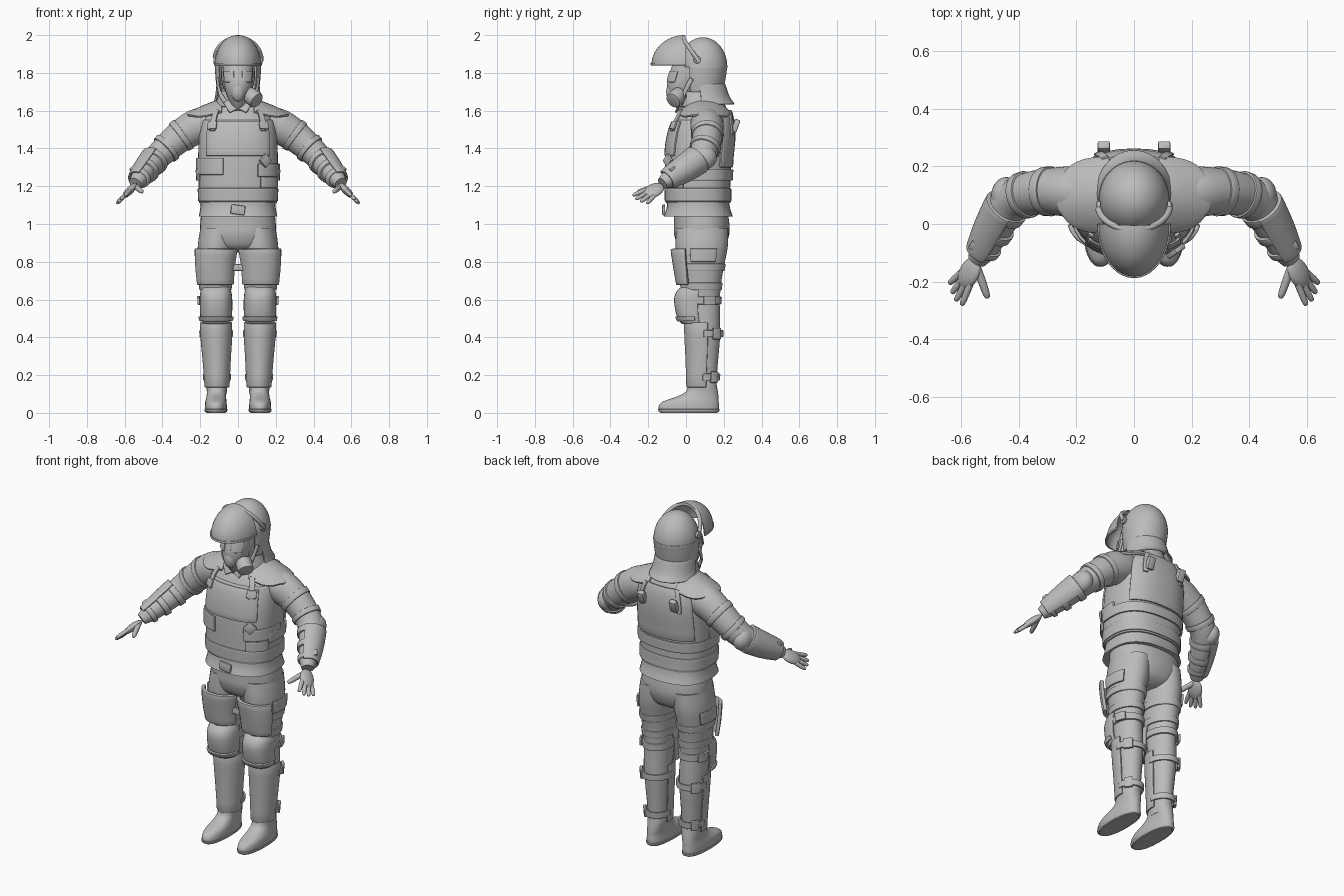
import bpy, bmesh, math
from mathutils import Vector, Matrix

cube = bpy.data.objects.get("Cube")
if cube:
    bpy.data.objects.remove(cube, do_unlink=True)

grey = bpy.data.materials.new("matte grey")
grey.use_nodes = True
grey.diffuse_color = (0.5, 0.5, 0.5, 1)
grey.node_tree.nodes["Principled BSDF"].inputs["Base Color"].default_value = (0.5, 0.5, 0.5, 1)


# ---------- helpers ----------
def finish(name, bm, mirror=False, thick=0, bevel=0):
    me = bpy.data.meshes.new(name)
    bm.to_mesh(me)
    bm.free()
    me.materials.append(grey)
    ob = bpy.data.objects.new(name, me)
    bpy.context.collection.objects.link(ob)
    if thick:
        m = ob.modifiers.new("thickness", 'SOLIDIFY')
        m.thickness, m.offset = thick, 1
    if bevel:
        m = ob.modifiers.new("soft edge", 'BEVEL')
        m.width, m.segments, m.limit_method = bevel, 2, 'ANGLE'
        m.angle_limit = math.radians(50)
    if mirror:
        ob.modifiers.new("mirror", 'MIRROR').use_mirror_merge = False
    bpy.ops.object.select_all(action='DESELECT')
    ob.select_set(True)
    bpy.context.view_layer.objects.active = ob
    bpy.ops.object.convert(target='MESH')
    bpy.ops.object.shade_smooth_by_angle(angle=math.radians(40))
    return ob


def spline(keys, steps=4):
    """Smooth curve through tuples of any length."""
    out, last = [], len(keys) - 1
    for i in range(last):
        a, b, c, d = (keys[max(0, min(last, i + k))] for k in (-1, 0, 1, 2))
        for s in range(steps):
            t = s / steps
            out.append(tuple(q + t / 2 * (r - p + t * (2*p - 5*q + 4*r - w + t * (3*(q - r) + w - p)))
                             for p, q, r, w in zip(a, b, c, d)))
    return out + [keys[-1]]


def skin(name, rows, closed, **opts):
    bm = bmesh.new()
    vs = [[bm.verts.new(p) for p in row] for row in rows]
    n = len(rows[0])
    for a, b in zip(vs, vs[1:]):
        for j in range(n if closed else n - 1):
            k = (j + 1) % n
            bm.faces.new((a[j], a[k], b[k], b[j]))
    if closed:
        bm.faces.new(vs[0][::-1])
        bm.faces.new(vs[-1])
    return finish(name, bm, **opts)


def angles(a0, a1):
    n = max(5, int((a1 - a0) / 9))
    closed = a1 - a0 >= 360
    return closed, [math.radians(a0 + (a1 - a0) * j / n) for j in range(n if closed else n + 1)]


def loft(name, rings, a0=0, a1=360, power=2.0, grow=0, steps=4, **opts):
    """Rings are (z, cx, cy, rx, ry); angle 0 is the front, 90 the left side."""
    closed, ts = angles(a0, a1)
    f = lambda v: math.copysign(abs(v) ** (2 / power), v)
    rows = [[(cx + (rx + grow) * f(math.sin(t)), cy - (ry + grow) * f(math.cos(t)), z) for t in ts]
            for z, cx, cy, rx, ry in spline(rings, steps)]
    return skin(name, rows, closed, **opts)


def patch(name, rings, z0, z1, a0, a1, grow, thick=0.012, **opts):
    """Plate lying over part of a lofted body."""
    dense = spline(rings, 6)
    sub = []
    for i in range(7):
        z = z0 + (z1 - z0) * i / 6
        lo, hi = next((p for p in zip(dense, dense[1:]) if p[0][0] <= z <= p[1][0]), (dense[-2], dense[-1]))
        t = (z - lo[0]) / (hi[0] - lo[0])
        sub.append(tuple(p + t * (q - p) for p, q in zip(lo, hi)))
    loft(name, sub, a0, a1, grow=grow, steps=1,
         thick=0 if a1 - a0 >= 360 else thick, bevel=0.005, **opts)


def tube(name, path, a0=0, a1=360, grow=0, **opts):
    """Path points are (x, y, z, horizontal radius, vertical radius)."""
    closed, ts = angles(a0, a1)
    rows = []
    for i, p in enumerate(path):
        tan = (Vector(path[min(i + 1, len(path) - 1)][:3]) - Vector(path[max(i - 1, 0)][:3])).normalized()
        s = tan.cross((0, 0, 1)).normalized()
        u = s.cross(tan)
        rows.append([Vector(p[:3]) + s * (p[3] + grow) * math.cos(t) - u * (p[4] + grow) * math.sin(t) for t in ts])
    return skin(name, rows, closed, **opts)


def ball(name, loc, radii, rot=Matrix(), **opts):
    bm = bmesh.new()
    bmesh.ops.create_uvsphere(bm, u_segments=28, v_segments=16, radius=1)
    bm.transform(Matrix.Translation(loc) @ rot.to_4x4() @ Matrix.Diagonal((*radii, 1)))
    return finish(name, bm, **opts)


def solid(name, loc, size, rot=Matrix(), sides=4, bevel=0.006, **opts):
    """Bevelled box, or a cylinder when sides is more than four."""
    bm = bmesh.new()
    if sides == 4:
        bmesh.ops.create_cube(bm, size=1)
    else:
        bmesh.ops.create_cone(bm, cap_ends=True, segments=sides, radius1=0.5, radius2=0.5, depth=1)
    bm.transform(Matrix.Translation(loc) @ rot.to_4x4() @ Matrix.Diagonal((*size, 1)))
    return finish(name, bm, bevel=bevel, **opts)


def turn(deg, axis):
    return Matrix.Rotation(math.radians(deg), 4, axis)


# ---------- torso, vest and belt ----------
torso = [(1.04, 0, .065, .208, .183), (1.10, 0, .065, .198, .165), (1.2, 0, .063, .2, .163), (1.35, 0, .067, .203, .165),
         (1.45, 0, .077, .2, .165), (1.53, 0, .087, .192, .152), (1.59, 0, .097, .165, .13),
         (1.64, 0, .1, .11, .1), (1.72, 0, .085, .08, .08)]
loft("jacket", torso, power=2.5)
patch("vest", torso, 1.11, 1.55, 0, 360, 0.008, power=2.5)
patch("vest_back_panel", torso, 1.30, 1.60, 125, 235, 0.008, power=2.5)
patch("vest_front_panel", torso, 1.36, 1.54, -48, 48, 0.006, power=2.5)
patch("waist_belt", torso, 1.12, 1.19, 0, 360, 0.014, power=2.5)
patch("back_strap", torso, 1.23, 1.29, 70, 290, 0.01, power=2.5)
patch("right_side_strap", torso, 1.26, 1.35, -95, -16, 0.008, power=2.5)
patch("left_side_strap", torso, 1.25, 1.32, 24, 95, 0.008, power=2.5)
patch("left_pouch", torso, 1.19, 1.25, 28, 70, 0.012, power=2.5)
solid("strap_clip", (.145, -.095, 1.335), (.055, .02, .055), turn(35, 'Z') @ turn(45, 'Y'))
solid("hem_tag", (.0, -.118, 1.075), (.075, .016, .05), turn(8, 'Y'))
patch("front_shoulder_strap", torso, 1.49, 1.60, 29, 40, 0.014, power=2.5, mirror=True)
patch("front_buckle", torso, 1.50, 1.54, 26, 43, 0.02, power=2.5, mirror=True)
patch("back_shoulder_strap", torso, 1.47, 1.60, 146, 155, 0.016, power=2.5, mirror=True)
solid("back_buckle", (.105, .263, 1.52), (.042, .03, .07), turn(-20, 'X'), mirror=True)

# Shoulder pads: domed plates that narrow outward
pad = []
for i in range(11):
    u = i / 10
    half = 0.135 * math.sqrt(max(0.12, 1 - u ** 3))
    pad.append([(.085 + .185 * u, .1 + half * v / 5, 1.662 - .075 * u ** 1.3 - .06 * (half * v / 5 / .13) ** 2)
                for v in range(-5, 6)])
skin("shoulder_pad", pad, False, thick=0.014, bevel=0.005, mirror=True)
collar = [(1.62, 0, .085, .115, .115), (1.66, 0, .08, .1, .11), (1.7, 0, .08, .088, .095)]
loft("collar", collar, 18, 342, thick=0.01, bevel=0.004)
solid("collar_flap", (.04, -.038, 1.625), (.05, .012, .07), turn(-25, 'X') @ turn(30, 'Y'), mirror=True)

# ---------- head, helmet and mask ----------
ball("head", (0, .055, 1.79), (.09, .12, .14))
mask = [(1.60, 0, -.01, .02, .03), (1.64, 0, -.015, .042, .055), (1.69, 0, -.02, .062, .074), (1.74, 0, -.02, .075, .08),
        (1.79, 0, -.005, .08, .085), (1.85, 0, .01, .08, .08)]
loft("gas_mask", mask)
ball("mask_snout", (0, -.075, 1.70), (.036, .03, .052))
patch("goggle_lens", mask, 1.75, 1.81, 14, 62, 0.0, thick=0.008, mirror=True)
axis = Vector((.65, -.55, -.5)).to_track_quat('Z', 'Y').to_matrix()
solid("filter_canister", (.078, -.05, 1.67), (.088, .088, .07), axis, sides=28, bevel=0.008)
solid("filter_neck", (.045, -.04, 1.695), (.05, .05, .08), axis, sides=20)
dome = [(1.83 + .158 * math.sin(a), 0, .09, .12 * math.cos(a) + .001, .128 * math.cos(a) + .001)
        for a in (math.radians(d) for d in range(0, 91, 10))]
loft("helmet_dome", dome)
shell = [(1.70, 0, .085, .102, .105), (1.76, 0, .087, .112, .115), (1.84, 0, .09, .117, .125)]
loft("helmet_sides", shell, 55, 305, thick=0.006, bevel=0.003)
guard = [(1.63, 0, .105, .125, .145), (1.67, 0, .1, .112, .122), (1.74, 0, .09, .104, .108)]
loft("neck_guard", guard, 80, 280, thick=0.01, bevel=0.004)
visor = [(1.84 + .155 * math.sin(a), 0, -.005, .117 * math.cos(a) + .001, .172 * math.cos(a) + .001)
         for a in (math.radians(d) for d in range(0, 91, 9))]
loft("visor", visor, -92, 92, thick=0.005)
patch("visor_rim", visor, 1.84, 1.853, -92, 92, 0.004, thick=0.006)
hoop = [(.125 * math.cos(a), .065 - .085 * math.sin(a), 1.865 + .122 * math.sin(a), .011, .011)
        for a in (math.radians(10 * i + .5) for i in range(18))]
tube("visor_hoop", hoop)
solid("visor_hinge", (.123, .06, 1.87), (.04, .04, .014), turn(90, 'Y'), sides=20, bevel=0.003, mirror=True)
tube("chin_strap", spline([(.108, .03, 1.77, .007, .012), (.095, -.01, 1.69, .007, .012),
                           (.055, -.02, 1.63, .007, .012)]), mirror=True)

# ---------- arms and hands ----------
arm = spline([(.15, .11, 1.535, .085, .085), (.22, .112, 1.515, .088, .093), (.3, .113, 1.468, .08, .085),
              (.38, .1, 1.4, .074, .075), (.43, .07, 1.35, .069, .068), (.48, -.01, 1.29, .06, .06),
              (.52, -.085, 1.243, .048, .047), (.545, -.125, 1.215, .034, .032)], 6)
tube("sleeve", arm, mirror=True)
for name, i, j, grow in (("shoulder_cuff", 11, 13, .006), ("upper_elbow_strap", 17, 19, .008),
                         ("lower_elbow_strap", 25, 27, .009), ("forearm_strap", 30, 32, .011), ("wrist_strap", 35, 37, .01)):
    tube(name, arm[i:j + 1], grow=grow, bevel=0.004, mirror=True)
tube("forearm_guard", arm[25:39], 115, 295, grow=.005, thick=0.01, bevel=0.004, mirror=True)
ball("elbow_pad", (.443, .095, 1.352), (.053, .068, .064), mirror=True)
for k in (31, 36):
    p = Vector(arm[k][:3])
    solid("forearm_buckle", p + Vector((.035, .01, .048)), (.035, .03, .02), turn(-58, 'Z') @ turn(30, 'Y'), mirror=True)

along = Vector((.476, -.74, -.476)).normalized()
across = Vector((.518, .666, -.518)).normalized()
frame = Matrix((along, across, along.cross(across))).transposed()
palm = Vector((.572, -.17, 1.178))
ball("palm", palm, (.062, .043, .02), frame, mirror=True)


def finger(name, a, b, r):
    mid = a.lerp(b, .55)
    keys = [(*a, r, r), (*mid, r, r), (*a.lerp(b, .93), r * .75, r * .75), (*b, r * .15, r * .15)]
    tube(name, spline(keys, 3), mirror=True)


for i, length in enumerate((.098, .108, .1, .08)):
    side = across * (i - 1.5)
    start = palm + along * .025 + side * .02
    finger("finger", start, start + along * length * .85 + side * .012, .0115)
finger("thumb", Vector((.545, -.15, 1.2)), Vector((.507, -.258, 1.17)), .014)

# ---------- trousers and leg armour ----------
loft("trouser_seat", [(.85, 0, .085, .08, .07), (.88, 0, .083, .16, .12), (.94, 0, .083, .195, .145), (1.0, 0, .083, .2, .147),
                      (1.09, 0, .075, .19, .14)], power=2.3)
leg = [(.10, .112, .088, .052, .072), (.15, .111, .087, .054, .073), (.28, .113, .09, .062, .08), (.4, .115, .092, .071, .088),
       (.5, .117, .09, .073, .09), (.6, .118, .083, .074, .096), (.7, .12, .08, .083, .108), (.78, .121, .08, .09, .122),
       (.88, .114, .083, .099, .138), (.98, .104, .086, .095, .138)]
loft("trouser_leg", leg, mirror=True)
patch("thigh_pad", leg, .68, .87, -62, 62, .008, thick=0.02, power=2.6, mirror=True)
patch("thigh_strap", leg, .75, .79, 0, 360, .007, mirror=True)
patch("trouser_cuff", leg, .65, .69, 0, 360, .007, mirror=True)
patch("knee_strap", leg, .575, .615, 0, 360, .01, mirror=True)
knee = [(.475, .116, .07, .066, .085), (.51, .116, .06, .076, .1), (.59, .116, .055, .078, .11),
        (.635, .117, .06, .075, .105), (.665, .117, .07, .066, .085)]
loft("knee_pad", knee, -92, 92, power=2.5, thick=0.008, bevel=0.005, mirror=True)
patch("lower_knee_lip", knee, .49, .512, -85, 85, .006, power=2.5, mirror=True)
patch("shin_guard", leg, .135, .48, -105, 105, .003, thick=0.01, mirror=True)
patch("pocket_flap", leg, .80, .87, 65, 125, .004, mirror=True)
solid("thigh_link", (0, -.01, .77), (.10, .02, .035))
for z in (.19, .42):
    patch("calf_strap", leg, z - .018, z + .018, 90, 270, .006, mirror=True)
    patch("calf_buckle", leg, z - .03, z + .03, 118, 150, .008, thick=.016, mirror=True)
patch("knee_buckle", leg, .57, .62, 95, 130, .012, mirror=True)

# ---------- boots ----------
boot = [(0, .117, .015, .05, .15), (.012, .117, .015, .057, .158), (.035, .117, .015, .058, .16), (.06, .117, .025, .056, .148),
        (.085, .115, .06, .052, .112), (.11, .113, .083, .052, .086), (.14, .112, .087, .055, .077), (.16, .112, .087, .054, .074)]
loft("boot", boot, power=2.3, steps=3, mirror=True)
patch("boot_sole", boot, .004, .02, 0, 360, .004, power=2.3, mirror=True)
